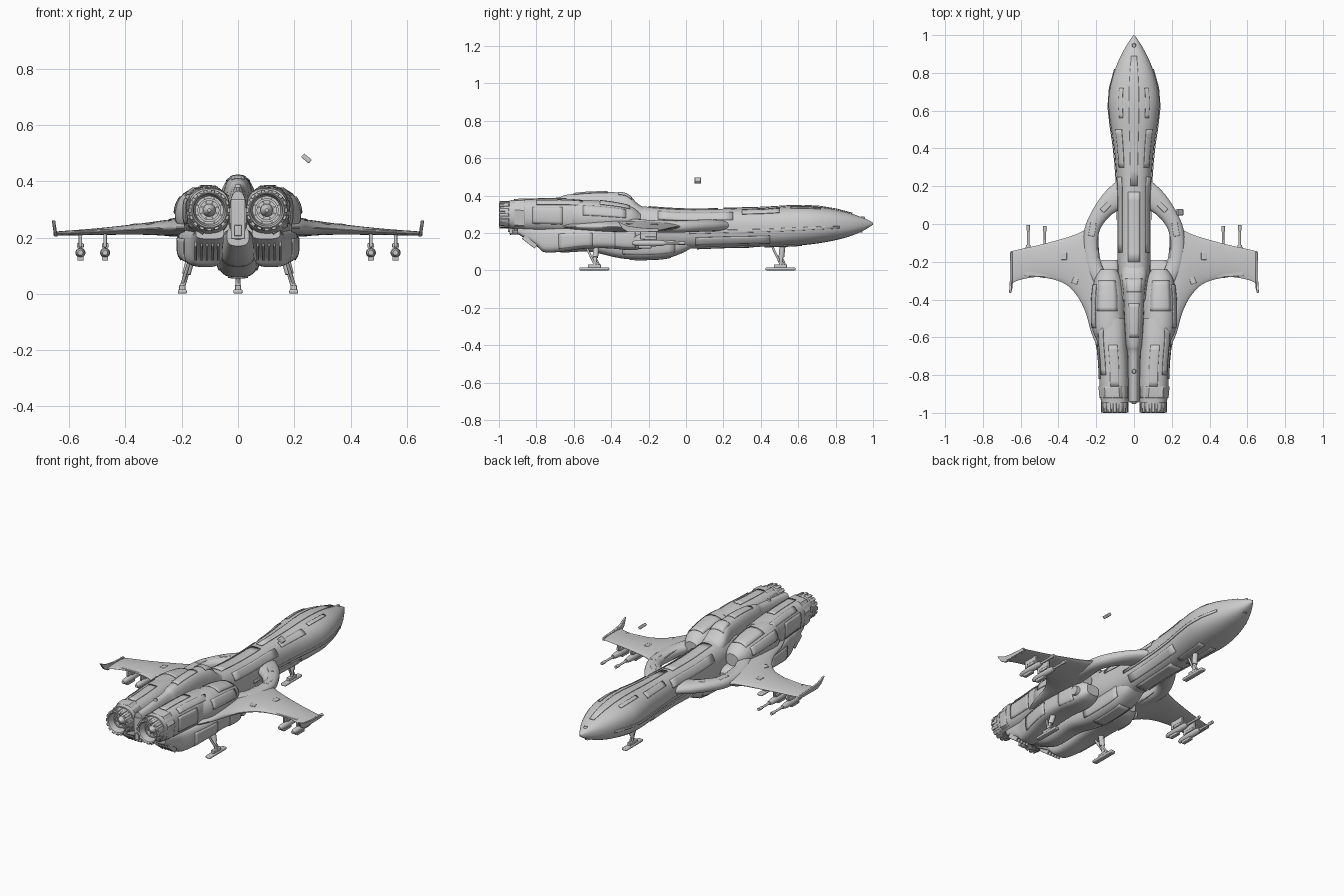
import bpy, bmesh, math
from mathutils import Vector, Matrix, Euler

if "Cube" in bpy.data.objects:
    bpy.data.objects.remove(bpy.data.objects["Cube"])

V = Vector


def finish(name, bm, mirror=False, bevel=0, angle=35):
    bmesh.ops.recalc_face_normals(bm, faces=bm.faces)
    me = bpy.data.meshes.new(name)
    bm.to_mesh(me)
    bm.free()
    ob = bpy.data.objects.new(name, me)
    bpy.context.collection.objects.link(ob)
    bpy.ops.object.select_all(action='DESELECT')
    bpy.context.view_layer.objects.active = ob
    ob.select_set(True)
    bpy.ops.object.shade_smooth_by_angle(angle=math.radians(angle))
    if bevel:
        m = ob.modifiers.new('bevel', 'BEVEL')
        m.width, m.segments, m.limit_method = bevel, 2, 'ANGLE'
    if mirror:
        ob.modifiers.new('mirror', 'MIRROR')
    return ob


def smooth(rows, k=5):
    """Catmull-Rom interpolation of tuples."""
    out = []
    for i in range(len(rows) - 1):
        p = [rows[max(0, min(len(rows) - 1, i + j))] for j in (-1, 0, 1, 2)]
        for s in range(k):
            t = s / k
            out.append(tuple(0.5 * (2*b + (c-a)*t + (2*a-5*b+4*c-d)*t*t + (3*b-a-3*c+d)*t**3)
                             for a, b, c, d in zip(*p)))
    return out + [tuple(rows[-1])]


def super_pt(c, u, v, e, a):
    f = lambda q: math.copysign(abs(q) ** (2 / e), q)
    return c + u * f(math.cos(a)) + v * f(math.sin(a))


def ring(c, u, v, e=2, n=32):
    return [super_pt(c, u, v, e, 2 * math.pi * (i + .5) / n) for i in range(n)]


def loft(name, rings, closed=False, **kw):
    bm = bmesh.new()
    vs = [[bm.verts.new(p) for p in r] for r in rings]
    n = len(rings[0])
    for a, b in list(zip(vs, vs[1:])) + ([(vs[-1], vs[0])] if closed else []):
        for i in range(n):
            bm.faces.new((a[i], a[(i+1) % n], b[(i+1) % n], b[i]))
    if not closed:
        bm.faces.new(vs[0])
        bm.faces.new(vs[-1])
    return finish(name, bm, **kw)


def body(name, rows, e=2.4, k=5, **kw):
    """Loft along y; rows are (y, x centre, half width, z bottom, z top)."""
    rows = smooth(rows, k)
    return loft(name, [ring(V((x, y, (b+t)/2)), V((w, 0, 0)), V((0, 0, (t-b)/2)), e)
                       for y, x, w, b, t in rows], **kw)


def patch(name, rows, y0, y1, a0, a1, e=2.4, lift=.002, mirror=True):
    """Raised panel that follows a body surface between two angles in degrees."""
    rows, bm, grid = smooth(rows), bmesh.new(), []
    for i in range(9):
        y = y0 + (y1 - y0) * i / 8
        p, q = next((p, q) for p, q in zip(rows, rows[1:]) if (p[0]-y) * (q[0]-y) <= 0 and p[0] != q[0])
        s = (y - p[0]) / (q[0] - p[0])
        _, x, w, b, t = [m + (o - m) * s for m, o in zip(p, q)]
        grid.append([bm.verts.new(super_pt(V((x, y, (b+t)/2)), V((w+lift, 0, 0)), V((0, 0, (t-b)/2+lift)), e,
                     math.radians(a0 + (a1-a0) * j / 5))) for j in range(6)])
    for g, h in zip(grid, grid[1:]):
        for j in range(5):
            bm.faces.new((g[j], g[j+1], h[j+1], h[j]))
    ob = finish(name, bm, mirror=mirror)
    m = ob.modifiers.new('thickness', 'SOLIDIFY')
    m.thickness, m.offset = .004, 0


def box(name, c, size, rot=(0, 0, 0), mirror=False, bevel=.003):
    bm = bmesh.new()
    mat = Matrix.Translation(c) @ Euler([math.radians(r) for r in rot]).to_matrix().to_4x4()
    bmesh.ops.create_cube(bm, size=1, matrix=mat @ Matrix.Diagonal((*size, 1)))
    return finish(name, bm, mirror, bevel)


def rod(name, a, b, r0, r1=None, mirror=False, n=14):
    a, b = V(a), V(b)
    q = (b - a).to_track_quat('Z', 'Y').to_matrix()
    return loft(name, [ring(p, q @ V((r, 0, 0)), q @ V((0, r, 0)), 2, n)
                       for p, r in ((a, r0), (b, r1 or r0))], mirror=mirror)


def lathe(name, x, z, prof, n=32, closed=False, **kw):
    return loft(name, [ring(V((x, y, z)), V((r, 0, 0)), V((0, 0, r)), 2, n) for y, r in prof], closed, **kw)


# long nose and fuselage
fus = [(1, 0, .003, .245, .255), (.95, 0, .037, .213, .28), (.87, 0, .08, .18, .308), (.77, 0, .116, .155, .332),
       (.66, 0, .135, .138, .344), (.55, 0, .128, .13, .343), (.4, 0, .106, .126, .334), (.2, 0, .09, .122, .33),
       (0, 0, .088, .115, .328), (-.2, 0, .088, .12, .34), (-.4, 0, .08, .12, .36)]
body('fuselage', fus)
patch('spine_ridge', fus, .89, .2, 82, 98, lift=.004, mirror=False)
patch('rear_spine_ridge', fus, .17, -.2, 74, 106, mirror=False)
patch('nose_side_panel', fus, .72, .56, 58, 68)
patch('shoulder_panel', fus, .5, .3, 40, 62)
patch('flank_panel', fus, .25, -.15, 20, 50)
patch('side_strake', fus, .82, .02, -10, -3, lift=.004)
patch('lower_side_panel', fus, .45, .05, -50, -22)
patch('nose_gear_door', fus, .62, .42, -84, -70)
patch('belly_plate', fus, .36, .06, -110, -70, mirror=False)
for nm, y, z in (('nose_sensor', .945, .28), ('nose_lower_sensor', .93, .21), ('tail_sensor', -.78, .38)):
    rod(nm, (0, y, z - .008), (0, y, z + .008), .014, .009)

# dorsal hump and tail spine
dor = [(-.14, 0, .05, .25, .325), (-.24, 0, .068, .24, .345), (-.31, 0, .064, .24, .405), (-.38, 0, .056, .24, .418),
       (-.52, 0, .05, .24, .418), (-.64, 0, .042, .22, .404), (-.7, 0, .034, .2, .388), (-.94, 0, .03, .19, .365)]
body('dorsal_hump', dor, 2.5)
patch('hump_window', dor, -.29, -.36, 55, 125, 2.5, mirror=False)
patch('hump_plate', dor, -.42, -.6, 66, 114, 2.5, mirror=False)
box('tail_plate', (0, -.935, .265), (.05, .02, .14))
box('tail_light', (0, -.947, .225), (.025, .012, .04))

# engine shoulders and nacelles
sh = [(-.24, .135, .04, .23, .3), (-.29, .137, .07, .2, .34), (-.38, .135, .087, .19, .362),
      (-.48, .135, .09, .19, .374), (-.56, .132, .088, .195, .376), (-.62, .12, .074, .21, .37)]
body('engine_shoulder', sh, 2.1, mirror=True)
nac = [(-.5, .12, .08, .2, .372), (-.62, .117, .08, .2, .382), (-.75, .108, .078, .205, .382),
       (-.88, .105, .077, .212, .38), (-.945, .102, .072, .225, .374)]
body('engine_nacelle', nac, 2.5, mirror=True)
patch('shoulder_top_plate', sh, -.3, -.46, 50, 120, 2.1)
patch('shoulder_side_plate', sh, -.32, -.55, 5, 40, 2.1)
patch('nacelle_top_strip', nac, -.64, -.86, 80, 105, 2.5)
patch('nacelle_side_plate', nac, -.66, -.82, -25, 25, 2.5)
patch('nacelle_band', nac, -.86, -.92, -80, 150, 2.5, .004)
patch('nacelle_corner_plate', nac, -.55, -.8, 35, 62, 2.5)

# nozzles with petals, inner rings and core
lathe('nozzle', .102, .297, [(-.93, .071), (-.96, .073), (-.995, .066), (-1, .062), (-.995, .057), (-.95, .05), (-.93, .05)],
      closed=True, mirror=True)
lathe('nozzle_back', .102, .297, [(-.925, .06), (-.94, .06)], mirror=True)
lathe('nozzle_inner_ring', .102, .297, [(-.94, .042), (-.965, .042), (-.965, .034), (-.94, .034)], closed=True, mirror=True)
lathe('nozzle_core', .102, .297, [(-.935, .024), (-.955, .022), (-.975, .006)], mirror=True)
for i in range(16):
    a = 2 * math.pi * i / 16
    c, s = math.cos(a), math.sin(a)
    box('nozzle_petal', (.102 + .069*c, -.972, .297 + .069*s), (.01, .05, .017), (0, -math.degrees(a), 0), True, .002)
    if i % 2:
        box('nozzle_vane', (.102 + .04*c, -.948, .297 + .04*s), (.05, .015, .005), (0, -math.degrees(a), 0), True, 0)

# belly keel and lower engine pods
keel = [(.03, 0, .055, .12, .2), (-.03, 0, .07, .088, .22), (-.12, 0, .074, .063, .22), (-.28, 0, .074, .058, .22),
        (-.38, 0, .07, .07, .22), (-.52, 0, .066, .1, .23), (-.7, 0, .06, .1, .23), (-.86, 0, .04, .17, .24)]
body('belly_keel', keel, 2.8)
patch('keel_plate', keel, -.08, -.3, -110, -70, 2.8, mirror=False)
patch('keel_side_plate', keel, -.06, -.34, -35, 5, 2.8)
pod = [(-.19, .13, .04, .14, .2), (-.23, .136, .062, .118, .225), (-.3, .14, .07, .108, .23), (-.42, .143, .072, .118, .23),
       (-.55, .14, .072, .115, .23), (-.68, .125, .066, .098, .23), (-.76, .112, .058, .098, .23),
       (-.8, .108, .055, .13, .23), (-.9, .1, .05, .195, .24)]
body('lower_pod', pod, 3.5, mirror=True)
patch('pod_plate', pod, -.27, -.38, -40, 20, 3.5)
patch('pod_rear_plate', pod, -.5, -.68, -35, 15, 3.5)
rod('side_port', (.17, -.25, .165), (.214, -.25, .165), .03, .026, True, 24)
for i in range(5):
    box('exhaust_louvre', (.07 + .02*i, -.835, .155), (.008, .03, .085), (52, 0, 0), True, .002)

# wide arms curving around the side openings: (x, y, z, half width)
path = smooth([(.04, .165, .24, .085), (.112, .125, .24, .062), (.178, .055, .238, .046), (.222, -.03, .235, .04),
               (.228, -.13, .235, .042), (.21, -.23, .24, .042), (.16, -.33, .25, .042)])
rings, pts = [], [V(p[:3]) for p in path]
for i, p in enumerate(pts):
    t = (pts[min(i+1, len(pts)-1)] - pts[max(i-1, 0)]).normalized()
    rings.append(ring(p, t.cross(V((0, 0, 1))).normalized() * path[i][3], V((0, 0, .032)), 2.2, 24))
loft('wing_root_arm', rings, mirror=True)
box('arm_hatch', (.22, -.03, .265), (.035, .07, .006), (0, 3, 10), True)
box('arm_front_hatch', (.15, .09, .269), (.03, .06, .006), (0, 2, 45), True)

# wings: (x, leading y, trailing y, z centre, half thickness)
wing = smooth([(.19, .0, -.66, .235, .03), (.225, -.01, -.58, .235, .03), (.26, -.03, -.46, .234, .028),
               (.31, -.055, -.37, .232, .023), (.38, -.078, -.31, .228, .018), (.5, -.11, -.282, .221, .012),
               (.6, -.132, -.295, .216, .009), (.655, -.145, -.32, .214, .007)])
loft('wing', [ring(V((x, (a+b)/2, z)), V((0, (a-b)/2, 0)), V((0, 0, h)), 1.8) for x, a, b, z, h in wing], mirror=True)
box('flap', (.5, -.262, .224), (.16, .035, .008), (0, 2.5, 3), True)
box('wing_hatch', (.37, -.17, .246), (.03, .04, .006), (0, 4, 0), True)
box('wing_inner_hatch', (.3, -.27, .25), (.03, .1, .006), (0, 6, 20), True)

# upturned wing tips
bm = bmesh.new()
prof = [(-.145, .206), (-.15, .224), (-.24, .228), (-.31, .238), (-.365, .262), (-.34, .222), (-.31, .204)]
a, b = [[bm.verts.new((x + (z - .21) * .15, y, z)) for y, z in prof] for x in (.642, .654)]
bm.faces.new(a)
bm.faces.new(b)
for i in range(len(prof)):
    j = (i + 1) % len(prof)
    bm.faces.new((a[i], a[j], b[j], b[i]))
finish('wing_tip', bm, True, .002)

# gun pods under the wings
for x, tip in ((.472, -.01), (.56, -.005)):
    box('gun_pylon', (x, -.2, .19), (.012, .09, .05), (0, 0, 0), True)
    box('pylon_clamp', (x, -.19, .172), (.024, .06, .016), (0, 0, 0), True)
    lathe('gun_pod', x, .146, [(-.285, .009), (-.27, .015), (-.21, .018), (-.14, .017), (-.11, .011)], 16, mirror=True)
    rod('gun_barrel', (x, -.12, .146), (x, tip, .146), .007, .006, True)
    rod('gun_muzzle', (x, tip - .03, .146), (x, tip, .146), .009, None, True)
    box('gun_magazine', (x, -.22, .126), (.022, .07, .016), (0, 0, 0), True)

# landing gear: (foot x, foot y, strut top x, strut top z, mirrored)
for nm, x, y, tx, tz, m in (('nose', 0, .505, 0, .14, False), ('main', .198, -.49, .165, .14, True)):
    box(nm + '_gear_foot', (x, y, .008), (.032, .16, .015), (0, 0, 0), m, .005)
    box(nm + '_gear_ankle', (x, y, .022), (.022, .07, .02), (0, 0, 0), m)
    rod(nm + '_gear_strut', (x, y, .02), (tx, y + .012, tz), .009, .011, m)
    rod(nm + '_gear_sleeve', (x + (tx-x)*.45, y + .005, .07), (tx, y + .012, tz), .015, .016, m)
    rod(nm + '_gear_brace', (x, y, .035), (tx, y - .05, tz), .006, None, m)
    rod(nm + '_gear_link', (x, y + .03, .02), (x + (tx-x)*.5, y + .006, .07), .005, None, m)

# small loose block floating above the right wing
box('floating_block', (.243, .063, .481), (.036, .034, .017), (0, 40, 0))
